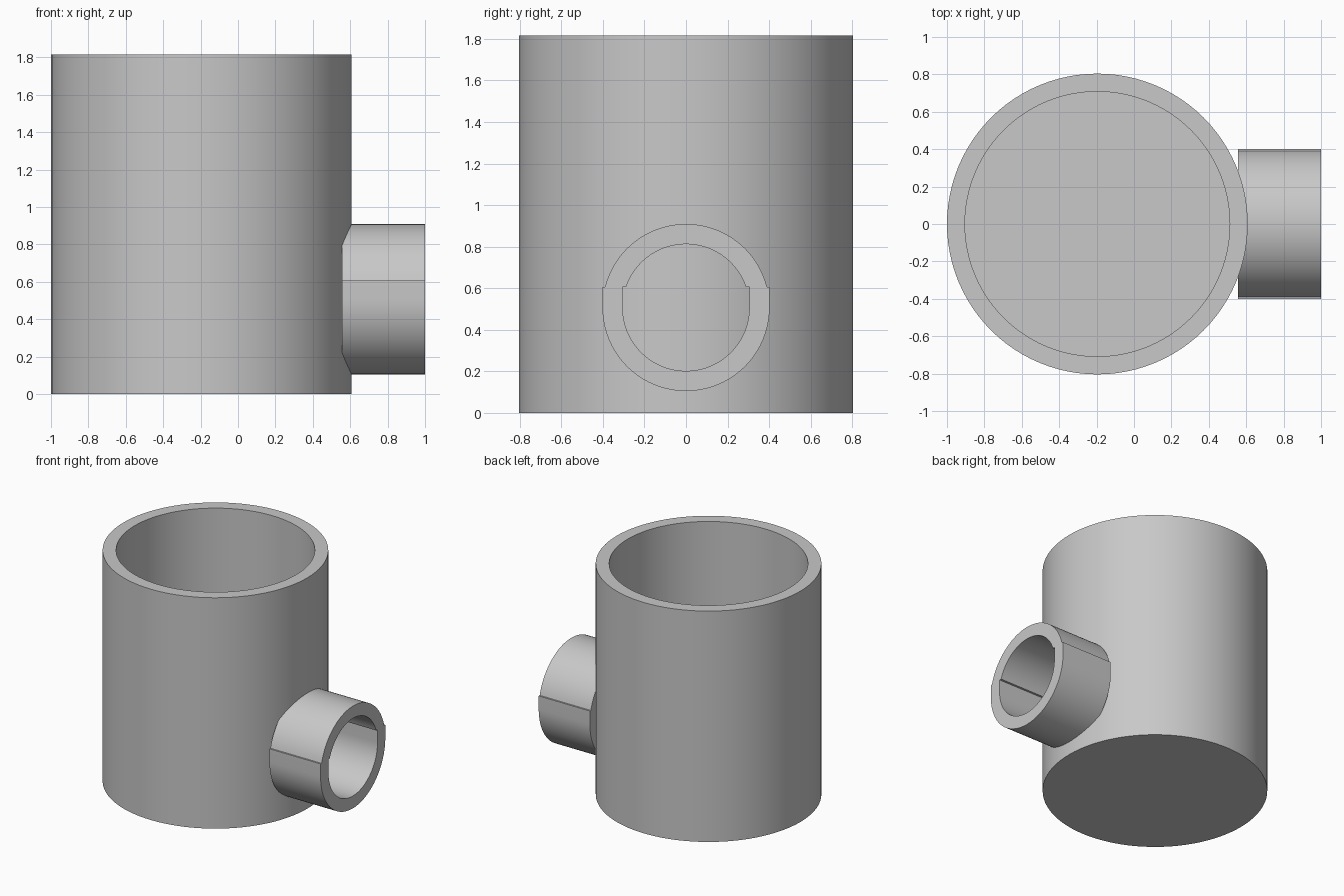
import bpy, bmesh
from math import sin, cos, pi, asin, radians

if "Cube" in bpy.data.objects:
    bpy.data.objects.remove(bpy.data.objects["Cube"])

grey = bpy.data.materials.new("plain grey")
grey.use_nodes = True
colour = (0.58, 0.58, 0.58, 1)
grey.diffuse_color = colour
grey.node_tree.nodes["Principled BSDF"].inputs["Base Color"].default_value = colour


def loft(name, loops, closed):
    """Skin a series of equal point loops; cap the ends unless closed."""
    bm = bmesh.new()
    rings = [[bm.verts.new(p) for p in loop] for loop in loops]
    pairs = list(zip(rings, rings[1:]))
    if closed:
        pairs.append((rings[-1], rings[0]))
    for a, b in pairs:
        for i in range(len(a)):
            j = (i + 1) % len(a)
            bm.faces.new((a[i], a[j], b[j], b[i]))
    if not closed:
        bm.faces.new(rings[0])
        bm.faces.new(rings[-1])
    bmesh.ops.recalc_face_normals(bm, faces=bm.faces)
    mesh = bpy.data.meshes.new(name)
    bm.to_mesh(mesh)
    bm.free()
    mesh.materials.append(grey)
    obj = bpy.data.objects.new(name, mesh)
    bpy.context.collection.objects.link(obj)
    bpy.ops.object.select_all(action='DESELECT')
    obj.select_set(True)
    bpy.context.view_layer.objects.active = obj
    bpy.ops.object.shade_smooth_by_angle(angle=radians(30))


# Cup: hollow cylinder with a closed floor
SIDES = 96
CUP_X, OUTER, INNER, HEIGHT, FLOOR = -0.196, 0.804, 0.708, 1.815, 0.1


def circle(r, z):
    return [(CUP_X + r * cos(2 * pi * i / SIDES), r * sin(2 * pi * i / SIDES), z)
            for i in range(SIDES)]


loft("cup", [circle(OUTER, 0), circle(OUTER, HEIGHT),
             circle(INNER, HEIGHT), circle(INNER, FLOOR)], False)

# Handle: short sideways tube, its lower half carried straight up to a small ledge
CENTRE_Z, RISE, STEPS = 0.507, 0.1, 40


def handle_outline(r, x):
    start = asin(RISE / r)
    upper = [start + (pi - 2 * start) * i / STEPS for i in range(STEPS + 1)]
    lower = [pi + pi * i / STEPS for i in range(STEPS + 1)]
    pts = [(r, RISE)] + [(r * cos(a), r * sin(a)) for a in upper]
    pts += [(-r, RISE)] + [(r * cos(a), r * sin(a)) for a in lower]
    return [(x, y, CENTRE_Z + z) for y, z in pts]


BACK, FRONT = 0.555, 1.0
loft("handle", [handle_outline(0.402, BACK), handle_outline(0.402, FRONT),
                handle_outline(0.305, FRONT), handle_outline(0.305, BACK)], True)
